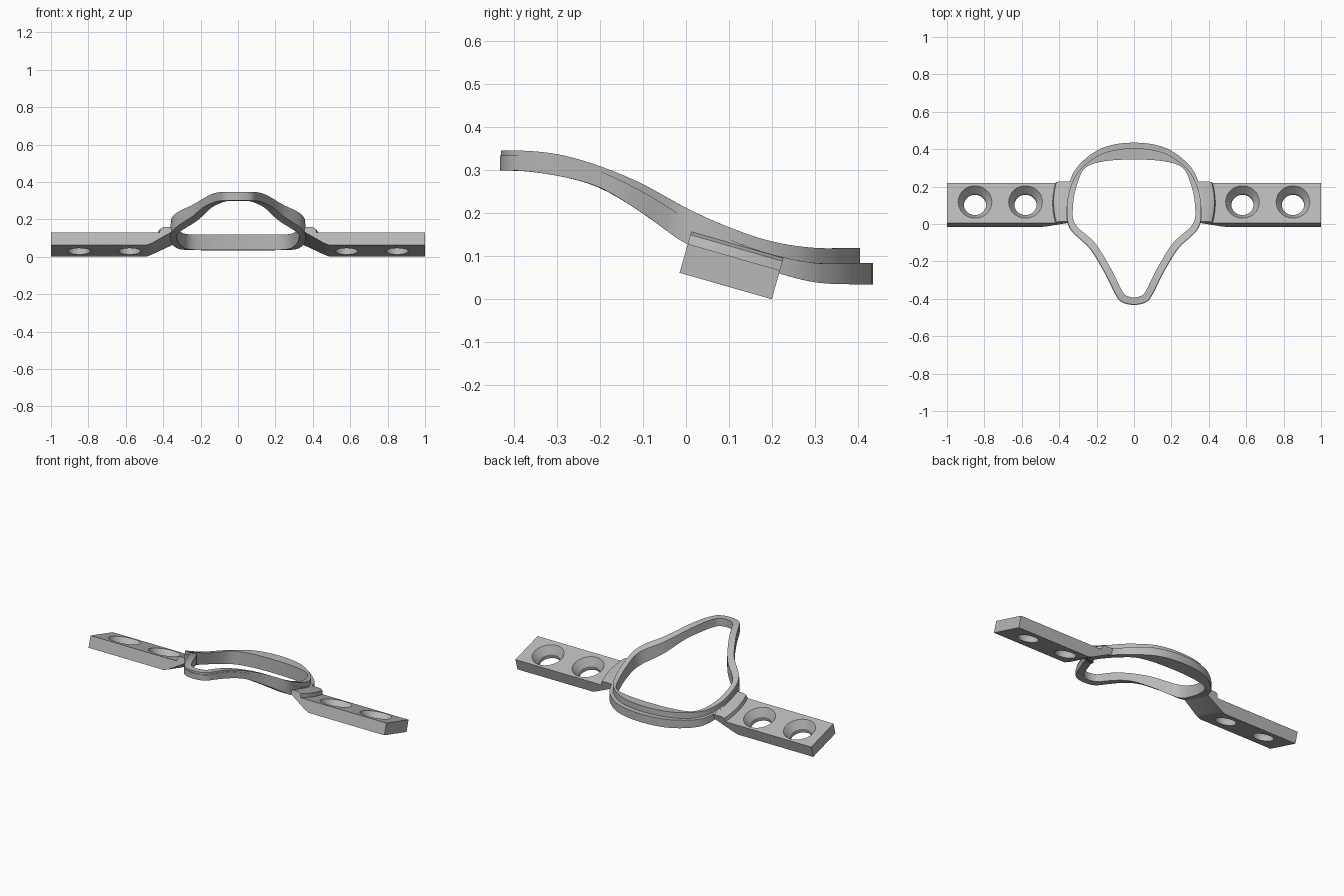
import bpy, bmesh, math
from mathutils import Vector

cube = bpy.data.objects.get("Cube")
if cube:
    bpy.data.objects.remove(cube, do_unlink=True)

GREY = (0.48, 0.48, 0.48, 1)
mat = bpy.data.materials.new("plain grey")
mat.use_nodes = True
mat.diffuse_color = GREY
mat.node_tree.nodes["Principled BSDF"].inputs["Base Color"].default_value = GREY


def loft(name, sections, closed):
    """Skin a row of equal cross-sections, capping the ends if open."""
    bm = bmesh.new()
    rows = [[bm.verts.new(p) for p in s] for s in sections]
    n = len(rows[0])
    for a, b in zip(rows, rows[1:] + (rows[:1] if closed else [])):
        for i in range(n):
            j = (i + 1) % n
            bm.faces.new((a[i], a[j], b[j], b[i]))
    if not closed:
        bm.faces.new(rows[0])
        bm.faces.new(rows[-1])
    bmesh.ops.recalc_face_normals(bm, faces=bm.faces)
    mesh = bpy.data.meshes.new(name)
    bm.to_mesh(mesh)
    bm.free()
    mesh.materials.append(mat)
    obj = bpy.data.objects.new(name, mesh)
    bpy.context.collection.objects.link(obj)
    return obj


def smooth(obj):
    bpy.ops.object.select_all(action="DESELECT")
    obj.select_set(True)
    bpy.context.view_layer.objects.active = obj
    bpy.ops.object.shade_smooth_by_angle(angle=math.radians(30))


def spline(p0, p1, p2, p3, t):
    return (2 * p1 + (p2 - p0) * t + (2 * p0 - 5 * p1 + 4 * p2 - p3) * t * t
            + (3 * p1 - p0 - 3 * p2 + p3) * t ** 3) / 2


def closed_curve(half, steps=6):
    """Mirror a half outline and run a smooth closed curve through it."""
    pts = [Vector(p) for p in half]
    pts += [Vector((-p.x, p.y)) for p in reversed(pts[1:-1])]
    n = len(pts)
    return [spline(*(pts[(i + k) % n] for k in (-1, 0, 1, 2)), s / steps)
            for i in range(n) for s in range(steps)]


def height(levels, y):
    """Smooth height along y, from levels spaced 0.1 apart."""
    f = min(max((y + 0.4) * 10, 0), len(levels) - 1.001)
    i = int(f)
    ks = [levels[min(max(i + k, 0), len(levels) - 1)] for k in (-1, 0, 1, 2)]
    return spline(*ks, f - i)


# Curved ring: pear-shaped outline, swept up toward the front, lipped at the back
outer = closed_curve([(0, -.43), (.065, -.415), (.1, -.37), (.155, -.26), (.235, -.13),
                      (.343, -.02), (.358, .1), (.335, .21), (.28, .3), (.16, .38), (0, .405)])
inner = closed_curve([(0, -.393), (.045, -.38), (.07, -.345), (.125, -.235), (.21, -.1),
                      (.315, 0), (.326, .1), (.305, .21), (.26, .3), (.16, .335), (0, .345)])
top = [.347, .338, .31, .268, .213, .168, .135, .12, .12]
mid = [.335, .328, .298, .25, .19, .14, .105, .085, .085]
low = [.3, .288, .26, .2, .13, .095, .065, .04, .035]

sections = []
for i, (o, q) in enumerate(zip(outer, inner)):
    along = outer[(i + 1) % len(outer)] - outer[i - 1]
    normal = Vector((along.y, -along.x)).normalized()
    lip = o + normal * (.003 + .027 * min(max((o.y - .1) / .3, 0), 1))
    sections.append([(p.x, p.y, height(lv, p.y)) for p, lv in
                     ((q, low), (q, top), (o, top), (o, mid), (lip, mid), (lip, low))])
smooth(loft("curved_ring", sections, True))

# Tilted mounting arms
TILT = math.radians(16)
ACROSS = Vector((0, math.cos(TILT), -math.sin(TILT)))
UP = Vector((0, math.sin(TILT), math.cos(TILT)))
ORIGIN = Vector((0, -.015, .062))
WIDTH = .223
THICK = .07


def place(x, v, h):
    return ORIGIN + Vector((x, 0, 0)) + ACROSS * v + UP * h


def arm_section(side, t):
    bow = .015 * (1 - (2 * t - 1) ** 2)
    end = .345 - .025 * t * t
    profile = [(1, 0), (.49, 0), (.46, .012), (end, .08), (end, .1), (.4 + bow, .1),
               (.415 + bow, .092), (.42 + bow, THICK), (1, THICK)]
    return [place(side * x, t * WIDTH, h) for x, h in profile]


def countersink(x):
    """Solid for one screw hole: straight bore opening into a cone."""
    rings = []
    for r, h in ((.06, -.02), (.06, .025), (.1, .085)):
        rings.append([place(x + r * math.cos(a), .118 + r * math.sin(a), h)
                      for a in (math.tau * k / 40 for k in range(40))])
    return loft("hole_cutter", rings, False)


for side, label in ((1, "left"), (-1, "right")):
    arm = loft(label + "_mounting_arm", [arm_section(side, k / 8) for k in range(9)], False)
    cutters = [countersink(side * x) for x in (.58, .85)]
    for c in cutters:
        c.hide_render = True
        mod = arm.modifiers.new("screw_hole", "BOOLEAN")
        mod.operation = "DIFFERENCE"
        mod.solver = "EXACT"
        mod.object = c
    graph = bpy.context.evaluated_depsgraph_get()
    cut = bpy.data.meshes.new_from_object(arm.evaluated_get(graph))
    arm.modifiers.clear()
    arm.data = cut
    for c in cutters:
        bpy.data.objects.remove(c, do_unlink=True)
    smooth(arm)
